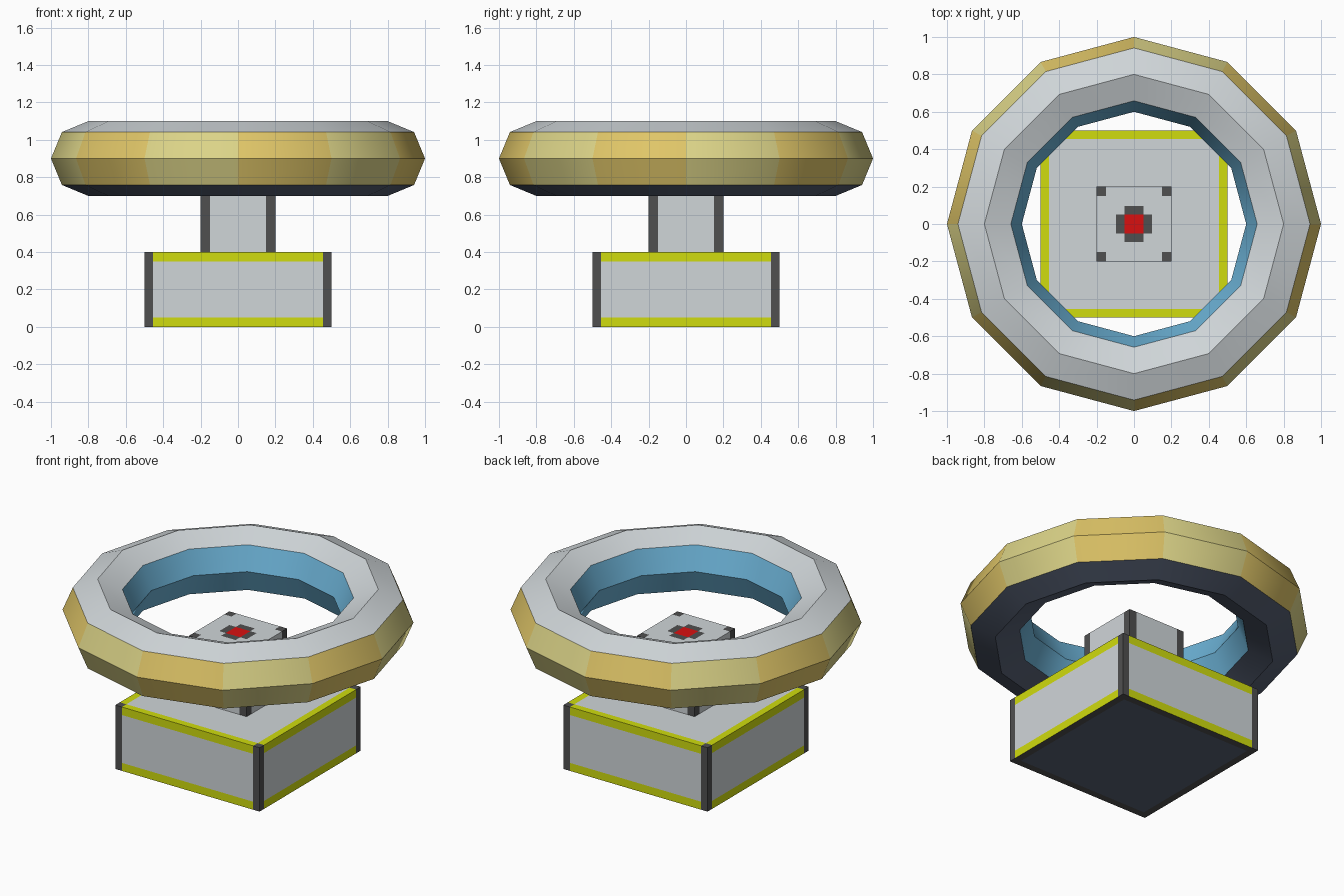
import bpy, bmesh, math
from mathutils import Vector

cube = bpy.data.objects.get("Cube")
if cube:
    bpy.data.objects.remove(cube, do_unlink=True)


def linear(v):
    v /= 255
    return v / 12.92 if v <= 0.04045 else ((v + 0.055) / 1.055) ** 2.4


def make_material(name, *rgb):
    mat = bpy.data.materials.new(name)
    mat.use_nodes = True
    color = (*[linear(c) for c in rgb], 1)
    mat.diffuse_color = color
    mat.node_tree.nodes["Principled BSDF"].inputs["Base Color"].default_value = color
    return mat


MATERIALS = [
    make_material("silver", 208, 214, 217),
    make_material("yellow", 208, 220, 14),
    make_material("charcoal", 80, 80, 80),
    make_material("red", 216, 16, 16),
    make_material("blue", 108, 178, 214),
    make_material("navy", 88, 98, 118),
    make_material("gold", 224, 198, 104),
    make_material("pale_gold", 220, 212, 136),
]
SILVER, YELLOW, CHARCOAL, RED, BLUE, NAVY, GOLD, PALE_GOLD = range(len(MATERIALS))


def finish(bm, name):
    bmesh.ops.recalc_face_normals(bm, faces=bm.faces)
    mesh = bpy.data.meshes.new(name)
    bm.to_mesh(mesh)
    bm.free()
    for mat in MATERIALS:
        mesh.materials.append(mat)
    obj = bpy.data.objects.new(name, mesh)
    bpy.context.collection.objects.link(obj)
    return obj


def panel_box(name, half, z0, z1, side_cuts, height_cuts, rule):
    """Square box sliced into panels that are coloured by rule(center, normal)."""
    bm = bmesh.new()
    bmesh.ops.create_cube(bm, size=1)
    for v in bm.verts:
        v.co = (v.co.x * 2 * half, v.co.y * 2 * half, z0 + (v.co.z + 0.5) * (z1 - z0))
    planes = [(axis, s * c) for axis in (0, 1) for c in side_cuts for s in (-1, 1)]
    planes += [(2, c) for c in height_cuts]
    for axis, offset in planes:
        normal = Vector((0, 0, 0))
        normal[axis] = 1
        bmesh.ops.bisect_plane(bm, geom=bm.verts[:] + bm.edges[:] + bm.faces[:],
                               plane_co=normal * offset, plane_no=normal)
    bm.normal_update()
    for f in bm.faces:
        f.material_index = rule(f.calc_center_median(), f.normal)
    return finish(bm, name)


# Base: dark corner posts, yellow trim, silver panels, navy underside
def base_rule(c, n):
    inner, outer = sorted((abs(c.x), abs(c.y)))
    if inner > 0.455:
        return CHARCOAL
    if n.z < -0.5:
        return CHARCOAL if outer > 0.455 else NAVY
    if n.z > 0.5:
        return YELLOW if outer > 0.455 else SILVER
    return YELLOW if not 0.05 < c.z < 0.35 else SILVER


panel_box("base", 0.5, 0, 0.4, [0.455], [0.05, 0.35], base_rule)


# Pedestal: dark corners, with a dark cross and red button on top
def pedestal_rule(c, n):
    inner, outer = sorted((abs(c.x), abs(c.y)))
    if inner > 0.15:
        return CHARCOAL
    if n.z > 0.5 and outer < 0.05:
        return RED
    if n.z > 0.5 and inner < 0.05 and outer < 0.1:
        return CHARCOAL
    return SILVER


panel_box("pedestal", 0.2, 0.4, 0.8, [0.05, 0.095, 0.15], [], pedestal_rule)

# Ring: twelve segments with an eight-sided section, coloured band by band
SEGMENTS, SIDES = 12, 8
BANDS = [None, SILVER, SILVER, BLUE, BLUE, NAVY, NAVY, None]
bm = bmesh.new()
loops = []
for i in range(SEGMENTS):
    a = math.tau * i / SEGMENTS
    loop = []
    for j in range(SIDES):
        b = math.tau * j / SIDES
        r = 0.8 + 0.2 * math.cos(b)
        loop.append(bm.verts.new((r * math.cos(a), r * math.sin(a), 0.9 + 0.2 * math.sin(b))))
    loops.append(loop)
for i in range(SEGMENTS):
    p, q = loops[i], loops[(i + 1) % SEGMENTS]
    for j in range(SIDES):
        k = (j + 1) % SIDES
        f = bm.faces.new((p[j], q[j], q[k], p[k]))
        # The outer rim alternates between two golds
        rim = GOLD if i % 2 else PALE_GOLD
        f.material_index = rim if BANDS[j] is None else BANDS[j]
ring = finish(bm, "ring")
bpy.ops.object.select_all(action="DESELECT")
ring.select_set(True)
bpy.context.view_layer.objects.active = ring
bpy.ops.object.shade_smooth_by_angle(angle=math.radians(35))
